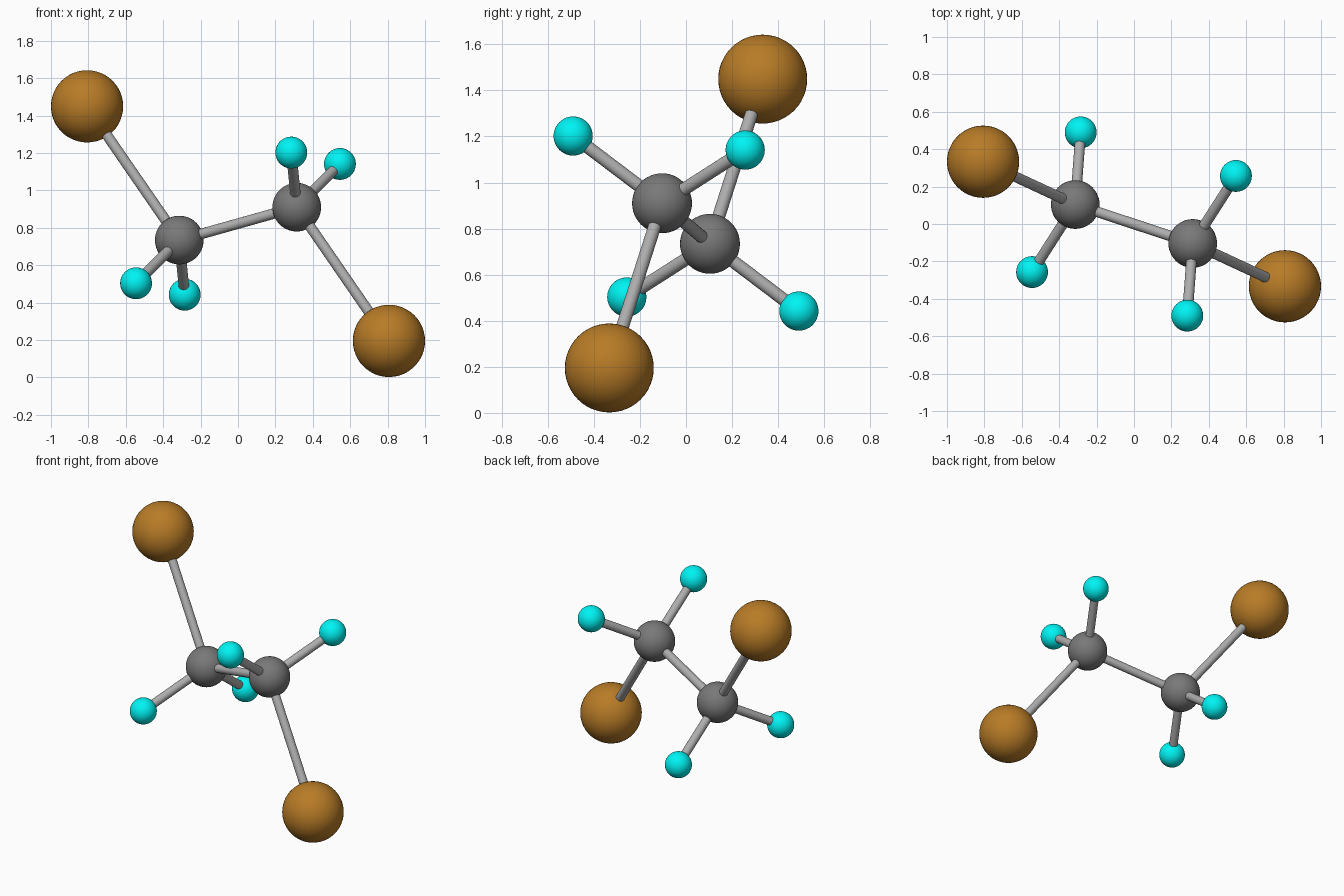
import bpy
from mathutils import Vector

if "Cube" in bpy.data.objects:
    bpy.data.objects.remove(bpy.data.objects["Cube"])

MID = 0.822  # height of the centre of symmetry


def material(name, rgb):
    m = bpy.data.materials.new(name)
    m.diffuse_color = (*rgb, 1)
    m.use_nodes = True
    m.node_tree.nodes["Principled BSDF"].inputs["Base Color"].default_value = m.diffuse_color
    return m


DARK = material("dark_grey", (0.19, 0.19, 0.19))
BROWN = material("brown", (0.48, 0.20, 0.02))
CYAN = material("cyan", (0.0, 0.9, 0.9))
LIGHT = material("light_grey", (0.42, 0.42, 0.42))


def ball(name, pos, radius, mat):
    bpy.ops.mesh.primitive_uv_sphere_add(segments=48, ring_count=24,
                                         radius=radius, location=pos)
    o = bpy.context.object
    o.name = name
    o.data.materials.append(mat)
    bpy.ops.object.shade_smooth()


def stick(name, a, b, radius=0.028):
    d = b - a
    bpy.ops.mesh.primitive_cylinder_add(vertices=24, radius=radius,
                                        depth=d.length, location=(a + b) / 2)
    o = bpy.context.object
    o.name = name
    o.rotation_euler = d.to_track_quat('Z', 'Y').to_euler()
    o.data.materials.append(LIGHT)
    bpy.ops.object.shade_smooth_by_angle()


# Positions of one half, relative to the centre of symmetry
CARBON = Vector((-0.314, 0.104, -0.088))
OUTER = [
    ("bromine", Vector((-0.807, 0.333, 0.627)), 0.193, BROWN),
    ("hydrogen_a", Vector((-0.545, -0.257, -0.319)), 0.085, CYAN),
    ("hydrogen_b", Vector((-0.285, 0.490, -0.380)), 0.085, CYAN),
]
centre = Vector((0, 0, MID))

# Each half is the other one inverted through the centre
for side, s in (("left", 1), ("right", -1)):
    carbon = centre + s * CARBON
    ball(f"carbon_{side}", carbon, 0.13, DARK)
    for name, offset, radius, mat in OUTER:
        pos = centre + s * offset
        ball(f"{name}_{side}", pos, radius, mat)
        stick(f"{name}_bond_{side}", carbon, pos)

# Central bond between the two carbons
stick("carbon_bond", centre + CARBON, centre - CARBON)
